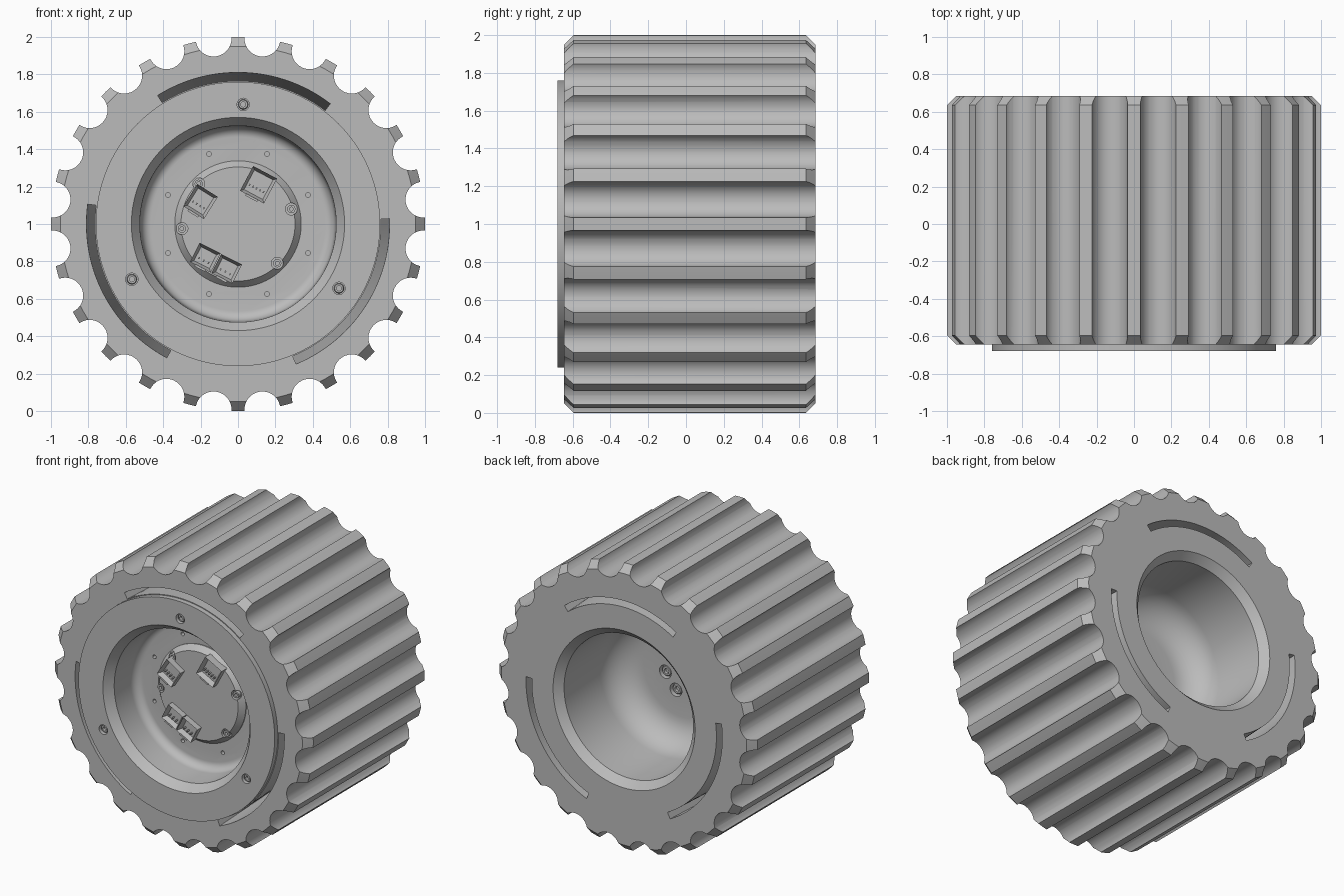
import bpy, bmesh
from math import sin, cos, radians, pi
from mathutils import Matrix, Vector

cube = bpy.data.objects.get("Cube")
if cube:
    bpy.data.objects.remove(cube, do_unlink=True)

grey = bpy.data.materials.new("plain grey")
grey.use_nodes = True
grey.diffuse_color = (0.5, 0.5, 0.5, 1)
grey.node_tree.nodes["Principled BSDF"].inputs["Base Color"].default_value = (0.5, 0.5, 0.5, 1)

FRONT, BACK, HUB, FLOOR = -0.645, 0.685, -0.39, 0.04
FLANGE = -0.68


def polar(r, deg):
    """Point on the wheel plane, measured from the axle."""
    return r * cos(radians(deg)), 1 + r * sin(radians(deg))


def lathe(bm, profile, n=24, at=(0, 1)):
    """Closed solid turned around an axis along y; profile is (radius, y)."""
    rings = [[bm.verts.new((at[0] + r * cos(2 * pi * i / n), y, at[1] + r * sin(2 * pi * i / n)))
              for i in range(n)] for r, y in profile]
    for a, b in zip(rings, rings[1:]):
        for i in range(n):
            j = (i + 1) % n
            bm.faces.new((a[i], a[j], b[j], b[i]))
    bm.faces.new(rings[0])
    bm.faces.new(rings[-1])


def arc_slot(bm, start, end, steps=28):
    """Curved slot cutter that leans inwards towards the back."""
    corners = [(0.766, -0.66), (0.811, -0.66), (0.759, 0.72), (0.714, 0.72)]
    rows = []
    for i in range(steps + 1):
        deg = start + (end - start) * i / steps
        row = []
        for r, y in corners:
            x, z = polar(r, deg)
            row.append(bm.verts.new((x, y, z)))
        rows.append(row)
    for a, b in zip(rows, rows[1:]):
        for k in range(4):
            m = (k + 1) % 4
            bm.faces.new((a[k], a[m], b[m], b[k]))
    bm.faces.new(rows[0])
    bm.faces.new(rows[-1])


def finish(name, bm):
    bmesh.ops.recalc_face_normals(bm, faces=bm.faces[:])
    mesh = bpy.data.meshes.new(name)
    bm.to_mesh(mesh)
    bm.free()
    mesh.materials.append(grey)
    obj = bpy.data.objects.new(name, mesh)
    bpy.context.collection.objects.link(obj)
    return obj


def smooth(obj):
    bpy.ops.object.select_all(action="DESELECT")
    obj.select_set(True)
    bpy.context.view_layer.objects.active = obj
    bpy.ops.object.shade_smooth_by_angle(angle=radians(28))


def carve(obj, cutter):
    """Apply a boolean cut and discard the cutter."""
    cutter.hide_render = True
    mod = obj.modifiers.new("cut", "BOOLEAN")
    mod.operation, mod.solver, mod.object = "DIFFERENCE", "EXACT", cutter
    bpy.context.view_layer.update()
    result = obj.evaluated_get(bpy.context.evaluated_depsgraph_get())
    mesh = bpy.data.meshes.new_from_object(result)
    obj.modifiers.clear()
    obj.data = mesh
    bpy.data.objects.remove(cutter, do_unlink=True)


# Wheel body: hub face, front well, flange, tread, back bowl
turns = [i * pi / 16 for i in range(9)]
front_fillet = [(0.465 + 0.055 * sin(t), HUB - 0.06 + 0.06 * cos(t)) for t in turns]
back_fillet = [(0.3 + 0.2 * sin(t), FLOOR + 0.2 - 0.2 * cos(t)) for t in reversed(turns)]
profile = front_fillet + [
    (0.525, FLANGE + 0.06), (0.57, FLANGE), (0.76, FLANGE), (0.76, FRONT),
    (0.95, FRONT), (1, FRONT + 0.05), (1, BACK - 0.05), (0.95, BACK),
    (0.55, BACK), (0.5, BACK - 0.05)] + back_fillet
bm = bmesh.new()
lathe(bm, profile, 144)
wheel = finish("wheel_body", bm)

# Cuts: tread grooves, arc slots, screw seats and hub holes
flange_screws = [polar(0.64, 87.5 + 120 * k) for k in range(3)]
back_screws = [polar(0.133, -8 + 60 * k) for k in range(6)]
bm = bmesh.new()
for k in range(24):
    lathe(bm, [(0.096, -0.8), (0.096, 0.8)], 32, polar(1.0, 7.5 + 15 * k))
for k in range(3):
    arc_slot(bm, 52.5 + 120 * k, 122 + 120 * k)
for at in flange_screws:
    lathe(bm, [(0.033, FLANGE - 0.02), (0.033, FLANGE + 0.04)], 24, at)
for at in back_screws:
    lathe(bm, [(0.046, FLOOR + 0.03), (0.046, FLOOR - 0.04)], 24, at)
for k in range(8):
    lathe(bm, [(0.013, HUB - 0.02), (0.013, HUB + 0.05)], 16, polar(0.405, 22.5 + 45 * k))
carve(wheel, finish("wheel_cutter", bm))
smooth(wheel)


# Socket-head screws
def screws(name, places, y, r, inward):
    bm = bmesh.new()
    for at in places:
        lathe(bm, [(r * 0.5, y + inward * 0.02), (r * 0.5, y), (r * 0.85, y),
                   (r, y + inward * 0.006), (r, y + inward * 0.05)], 24, at)
    smooth(finish(name, bm))


screws("flange_screws", flange_screws, FLANGE + 0.012, 0.027, 1)
screws("back_screws", back_screws, FLOOR - 0.012, 0.036, -1)

# Raised cover with a sloping rim, notched around its fixing posts
PLATE = HUB - 0.045
posts = [(0.285, 1.08), (-0.3, 0.975), (0.21, 0.79), (-0.21, 1.215)]
bm = bmesh.new()
lathe(bm, [(0.305, PLATE), (0.338, HUB - 0.006), (0.338, HUB + 0.01)], 96)
cover = finish("hub_cover", bm)
bm = bmesh.new()
for at in posts:
    lathe(bm, [(0.032, PLATE - 0.02), (0.032, HUB - 0.015)], 24, at)
carve(cover, finish("cover_cutter", bm))
smooth(cover)

bm = bmesh.new()
for at in posts:
    lathe(bm, [(0.01, PLATE + 0.03), (0.01, PLATE + 0.005), (0.022, PLATE + 0.005), (0.022, HUB)], 20, at)
smooth(finish("cover_posts", bm))


# Cable connectors: open-fronted housings with pins
def box(bm, frame, size, centre):
    mat = frame @ Matrix.Translation(centre) @ Matrix.Diagonal((*size, 1))
    return bmesh.ops.create_cube(bm, size=1, matrix=mat)["verts"]


def connector(name, x, z, w, h, tilt, pins):
    frame = Matrix.Translation((x, PLATE, z)) @ Matrix.Rotation(radians(tilt), 4, "Y")
    bm = bmesh.new()
    verts = box(bm, frame, (w, 0.06, h), (0, -0.015, 0))
    face = min({f for v in verts for f in v.link_faces}, key=lambda f: f.calc_center_median().y)
    bmesh.ops.inset_region(bm, faces=[face], thickness=0.016, use_even_offset=True)
    bmesh.ops.translate(bm, verts=face.verts[:], vec=Vector((0, 0.035, 0)))
    for i in range(pins):
        u = (i + 0.5) / pins - 0.5
        box(bm, frame, (0.007, 0.03, 0.012), (u * (w - 0.04), -0.02, -h * 0.15))
    # Locking rib along the lower edge
    box(bm, frame, (w * 0.5, 0.05, 0.012), (0, -0.02, -h / 2 - 0.004))
    finish(name, bm)


connector("upper_connector", 0.11, 1.21, 0.145, 0.15, 28, 5)
connector("side_connector", -0.2, 1.12, 0.13, 0.14, 32, 4)
connector("lower_connector_outer", -0.175, 0.82, 0.125, 0.115, 27, 3)
connector("lower_connector_inner", -0.06, 0.76, 0.125, 0.115, 27, 3)
